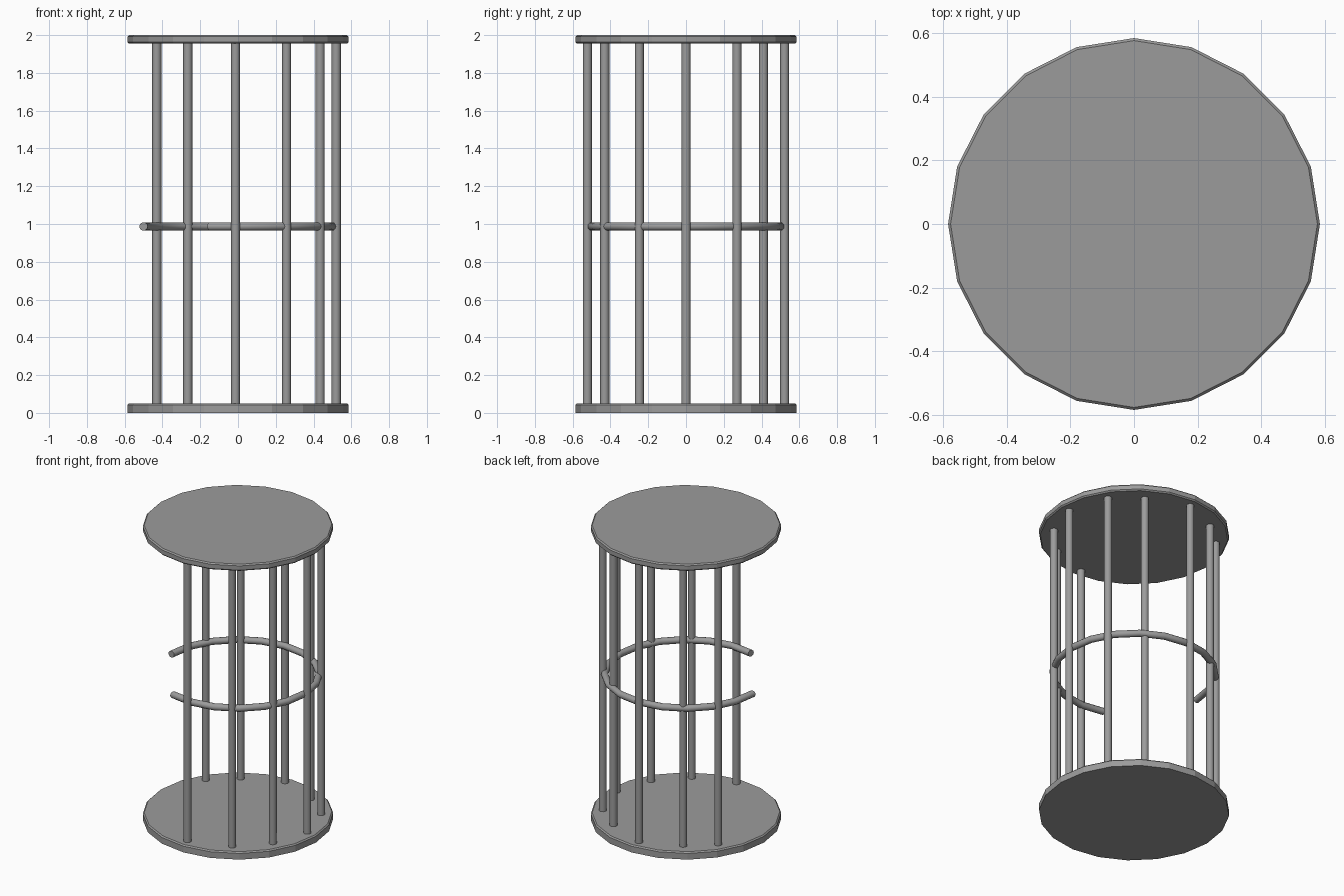
import bpy, bmesh, math
from mathutils import Vector

default = bpy.data.objects.get("Cube")
if default:
    bpy.data.objects.remove(default, do_unlink=True)

grey = bpy.data.materials.new("plain_grey")
grey.use_nodes = True
colour = (0.33, 0.33, 0.33, 1)
grey.diffuse_color = colour
grey.node_tree.nodes["Principled BSDF"].inputs["Base Color"].default_value = colour


def finish(name, bm, smooth):
    bmesh.ops.recalc_face_normals(bm, faces=bm.faces)
    mesh = bpy.data.meshes.new(name)
    bm.to_mesh(mesh)
    bm.free()
    mesh.materials.append(grey)
    obj = bpy.data.objects.new(name, mesh)
    bpy.context.collection.objects.link(obj)
    if smooth:
        bpy.ops.object.select_all(action='DESELECT')
        obj.select_set(True)
        bpy.context.view_layer.objects.active = obj
        bpy.ops.object.shade_smooth_by_angle(angle=math.radians(40))


def lathe_stack(name, rings, sides, at=(0, 0), smooth=False):
    """Closed round solid from (radius, z) rings, bottom to top."""
    bm = bmesh.new()
    loops = []
    for radius, z in rings:
        loops.append([bm.verts.new((at[0] + radius * math.cos(math.tau * i / sides),
                                    at[1] + radius * math.sin(math.tau * i / sides), z))
                      for i in range(sides)])
    for low, high in zip(loops, loops[1:]):
        for i in range(sides):
            j = (i + 1) % sides
            bm.faces.new((low[i], low[j], high[j], high[i]))
    bm.faces.new(loops[0])
    bm.faces.new(loops[-1])
    finish(name, bm, smooth)


# Twenty-sided end plates with small chamfers
R, C = 0.585, 0.008
lathe_stack("base_plate", [(R, 0), (R, 0.042), (R - C, 0.05)], 20)
lathe_stack("top_plate", [(R - C, 1.955), (R, 1.963), (R, 1.992), (R - C, 2)], 20)

# Upright bars, leaving an opening at the front right corner
bars = [(0.52, 0), (0.435, 0.27), (0.257, 0.41), (-0.013, 0.522), (-0.266, 0.41),
        (-0.43, 0.27), (0.435, -0.247), (0.257, -0.43), (-0.013, -0.522)]
for n, spot in enumerate(bars):
    lathe_stack(f"upright_bar_{n + 1}", [(0.024, 0.045), (0.024, 1.96)], 16, spot, True)

# Open hoop at mid height, swept along sixteen of twenty segments
bm = bmesh.new()
sides, hoop_r, tube_r, hoop_z = 12, 0.5, 0.022, 0.987
sections = []
for k in range(17):
    a = math.radians(-108 + 18 * k)
    out = Vector((math.cos(a), math.sin(a), 0))
    section = []
    for i in range(sides):
        t = math.tau * i / sides
        p = out * (hoop_r + tube_r * math.cos(t))
        section.append(bm.verts.new((p.x, p.y, hoop_z + tube_r * math.sin(t))))
    sections.append(section)
for s, e in zip(sections, sections[1:]):
    for i in range(sides):
        j = (i + 1) % sides
        bm.faces.new((s[i], s[j], e[j], e[i]))
bm.faces.new(sections[0])
bm.faces.new(sections[-1])
finish("middle_hoop", bm, True)
